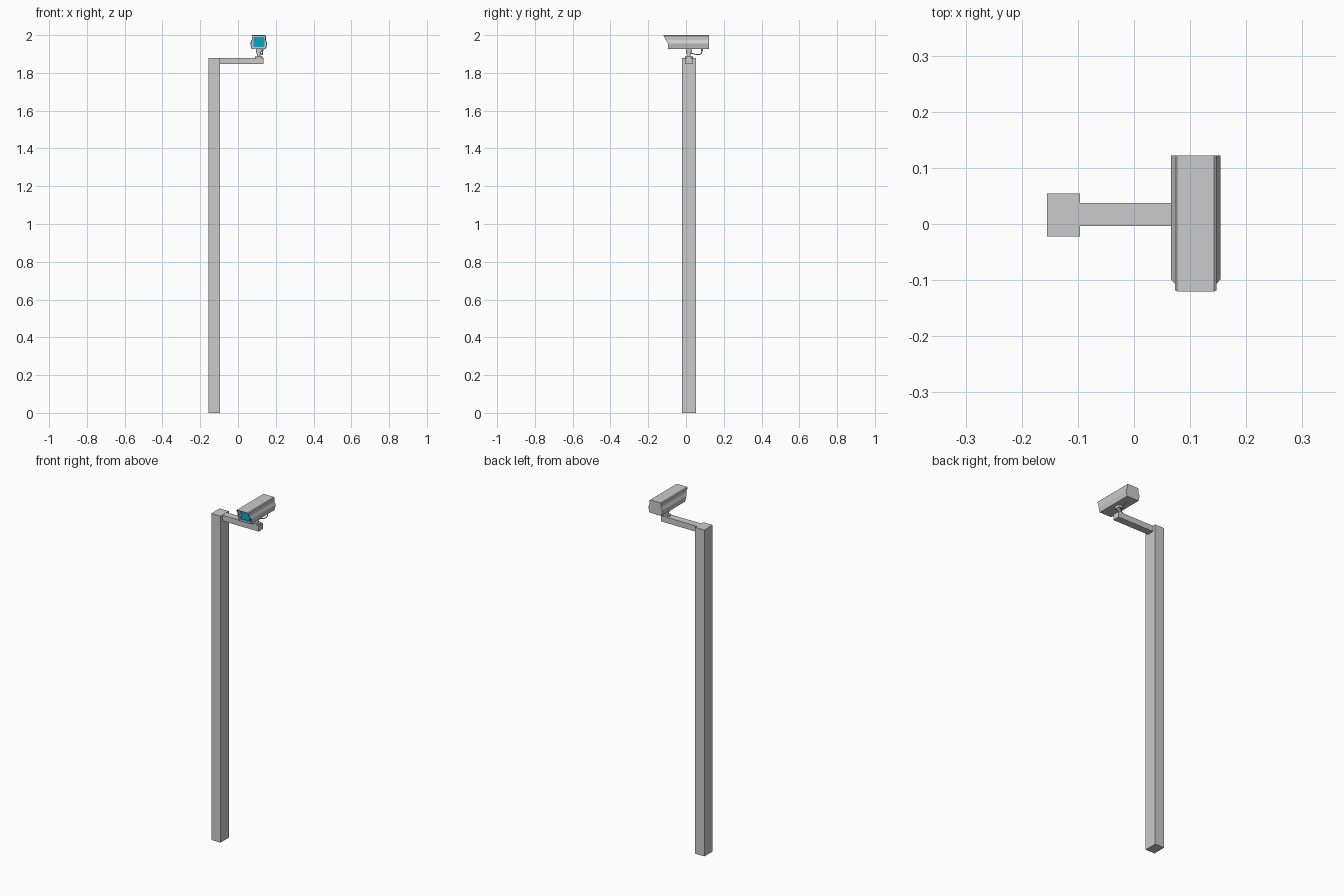
import bpy, bmesh
from mathutils import Vector

if "Cube" in bpy.data.objects:
    bpy.data.objects.remove(bpy.data.objects["Cube"])

CX, CY = 0.110, 0.016  # axis of the camera mount


def finish(name, bm):
    bmesh.ops.recalc_face_normals(bm, faces=bm.faces)
    me = bpy.data.meshes.new(name)
    bm.to_mesh(me)
    bm.free()
    ob = bpy.data.objects.new(name, me)
    bpy.context.collection.objects.link(ob)
    return ob


def box(name, lo, hi):
    bm = bmesh.new()
    bmesh.ops.create_cube(bm, size=1)
    for v in bm.verts:
        v.co = Vector([l + (c + 0.5) * (h - l) for c, l, h in zip(v.co, lo, hi)])
    return finish(name, bm)


def skin(name, loops):
    """Bridge successive closed loops and cap both ends."""
    bm = bmesh.new()
    rings = [[bm.verts.new(p) for p in loop] for loop in loops]
    for a, b in zip(rings, rings[1:]):
        for i in range(len(a)):
            j = (i + 1) % len(a)
            bm.faces.new((a[i], a[j], b[j], b[i]))
    bm.faces.new(rings[0])
    bm.faces.new(rings[-1])
    return finish(name, bm)


def cylinder(name, x, y, z0, z1, r, r2=None, seg=16):
    bm = bmesh.new()
    bmesh.ops.create_cone(bm, cap_ends=True, segments=seg, radius1=r,
                          radius2=r if r2 is None else r2, depth=z1 - z0)
    bmesh.ops.translate(bm, verts=bm.verts, vec=(x, y, (z0 + z1) / 2))
    return finish(name, bm)


# Pole and side arm
box("pole", (-0.155, -0.022, 0), (-0.096, 0.054, 1.88))
box("arm", (-0.097, -0.004, 1.846), (0.134, 0.037, 1.879))

# Camera housing: mirrored cross-section, slanted front hood, recessed front
half = [(0.033, 2.0), (0.037, 1.996), (0.037, 1.974), (0.044, 1.959),
        (0.044, 1.953), (0.038, 1.926)]
section = half + [(-x, z) for x, z in reversed(half)]


def loop(y=None, s=1.0):
    pts = []
    for x, z in section:
        z = 1.963 + (z - 1.963) * s
        front = min(-0.120 + (2.0 - z) * 0.52, -0.095)
        pts.append((CX + x * s, front if y is None else y, z))
    return pts


skin("camera_housing", [loop(0.122), loop(), loop(s=0.9), loop(-0.082, 0.9)])

# Blue front glass with clipped corners
w, z0, z1, c = 0.029, 1.937, 1.990, 0.005
outline = [(w - c, z1), (w, z1 - c), (w, z0 + c), (w - c, z0),
           (c - w, z0), (-w, z0 + c), (-w, z1 - c), (c - w, z1)]
glass = skin("glass", [[(CX + x, y, z) for x, z in outline] for y in (-0.080, -0.088)])
mat = bpy.data.materials.new("blue_glass")
mat.diffuse_color = (0.0, 0.40, 0.56, 1)
mat.use_nodes = True
mat.node_tree.nodes["Principled BSDF"].inputs["Base Color"].default_value = mat.diffuse_color
glass.data.materials.append(mat)

# Swivel mount between arm and housing
cylinder("mount_base", CX, CY, 1.878, 1.886, 0.020)
cylinder("mount_post", CX, CY, 1.885, 1.916, 0.009)
cylinder("mount_collar", CX, CY, 1.900, 1.911, 0.013)
box("mount_plate", (CX - 0.016, CY - 0.015, 1.911), (CX + 0.016, CY + 0.015, 1.928))

# Cable from the housing's underside back to the mount
cylinder("cable_gland", CX + 0.020, 0.085, 1.915, 1.928, 0.006, seg=10)
curve = bpy.data.curves.new("cable", "CURVE")
curve.dimensions = "3D"
curve.bevel_depth = 0.0025
curve.bevel_resolution = 2
curve.use_fill_caps = True
curve.resolution_u = 6
path = [(CX + 0.020, 0.085, 1.920), (CX + 0.020, 0.080, 1.903), (CX + 0.018, 0.062, 1.897),
        (CX + 0.012, 0.040, 1.901), (CX + 0.004, CY + 0.008, 1.904)]
spline = curve.splines.new("BEZIER")
spline.bezier_points.add(len(path) - 1)
for bp, p in zip(spline.bezier_points, path):
    bp.co = p
    bp.handle_left_type = bp.handle_right_type = "AUTO"
bpy.context.collection.objects.link(bpy.data.objects.new("cable", curve))

# Smooth shading on the round mount parts
for ob in bpy.data.objects:
    if ob.name in ("mount_base", "mount_post", "mount_collar", "cable_gland"):
        bpy.ops.object.select_all(action="DESELECT")
        ob.select_set(True)
        bpy.context.view_layer.objects.active = ob
        bpy.ops.object.shade_smooth_by_angle()
